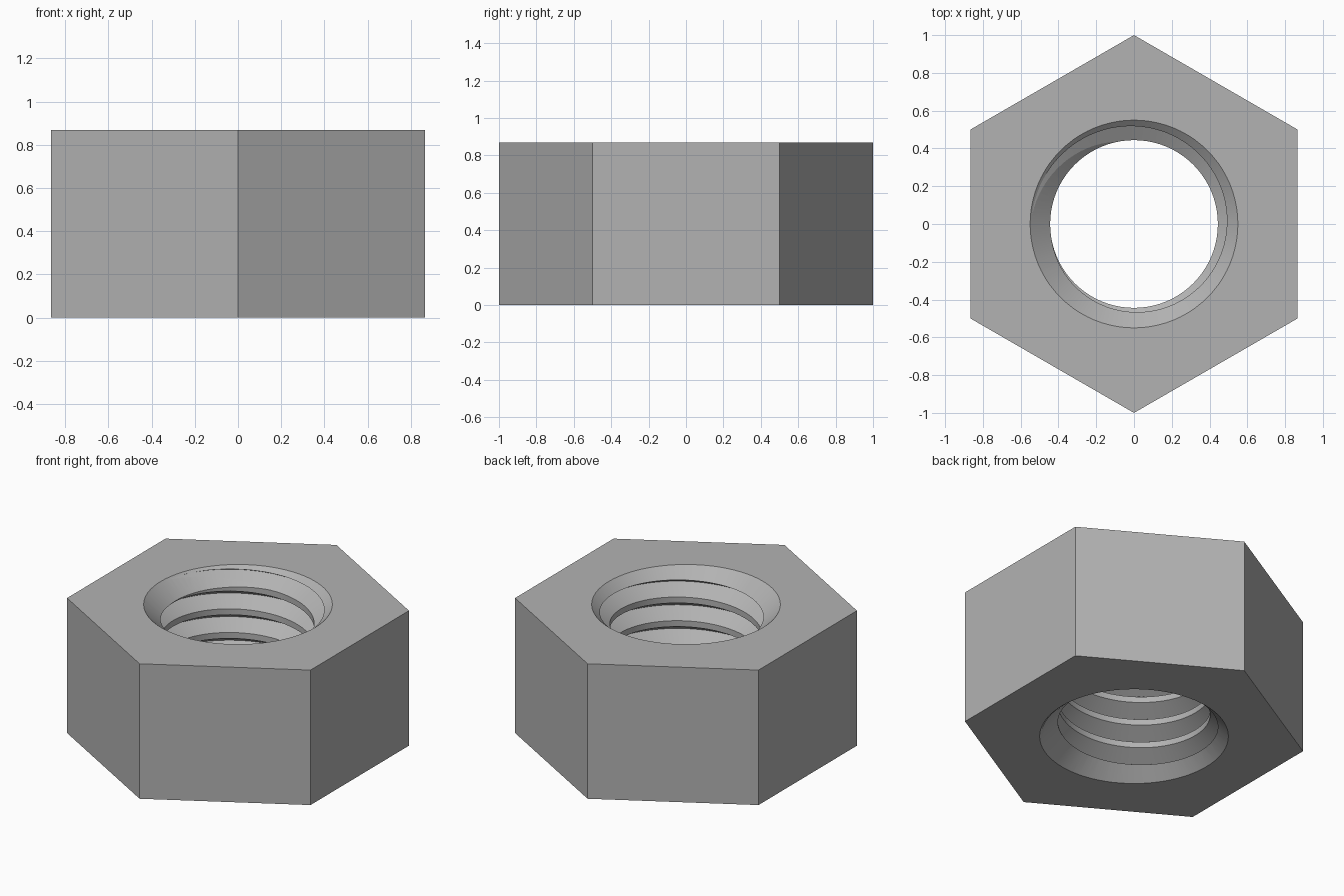
import bpy, bmesh, math

cube = bpy.data.objects.get("Cube")
if cube:
    bpy.data.objects.remove(cube, do_unlink=True)

HEIGHT = 0.868
PITCH = 0.152
CREST_R, ROOT_R, RIM_R = 0.444, 0.542, 0.55
CREST_W = 0.038            # flat width of the thread crest
SLOPE = 0.9                # countersink depth per unit of radius
STEPS, TURNS = 80, 9

steel = bpy.data.materials.new("steel_grey")
steel.use_nodes = True
grey = (0.45, 0.45, 0.45, 1)
steel.diffuse_color = grey
steel.node_tree.nodes["Principled BSDF"].inputs["Base Color"].default_value = grey


def finish(name, bm):
    bmesh.ops.recalc_face_normals(bm, faces=bm.faces)
    mesh = bpy.data.meshes.new(name)
    bm.to_mesh(mesh)
    bm.free()
    mesh.materials.append(steel)
    obj = bpy.data.objects.new(name, mesh)
    bpy.context.collection.objects.link(obj)
    return obj


def frustum(name, sides, r_low, r_high, z_low, z_high, turn=0.0):
    bm = bmesh.new()
    rings = []
    for r, z in ((r_low, z_low), (r_high, z_high)):
        angles = [turn + math.tau * i / sides for i in range(sides)]
        rings.append([bm.verts.new((r * math.cos(a), r * math.sin(a), z)) for a in angles])
    low, high = rings
    bm.faces.new(low)
    bm.faces.new(high)
    for i in range(sides):
        j = (i + 1) % sides
        bm.faces.new((low[i], low[j], high[j], high[i]))
    return finish(name, bm)


def thread_rod(name):
    """Right-handed helical rod with a sharp V ridge, closed at both ends."""
    bm = bmesh.new()
    start = 0.768 - 7 * PITCH
    profile = ((CREST_R, 0), (CREST_R, CREST_W), (ROOT_R, (PITCH + CREST_W) / 2))
    count = STEPS * TURNS
    rows = []
    for i in range(count + 1):
        a = math.tau * i / STEPS - math.pi
        z = start + PITCH * i / STEPS
        rows.append([bm.verts.new((r * math.cos(a), r * math.sin(a), z + dz)) for r, dz in profile])
    # the last turn carries only its lower edge
    for i in range(count - STEPS):
        here, after = rows[i], rows[i + 1]
        left = here + [rows[i + STEPS][0]]
        right = after + [rows[i + 1 + STEPS][0]]
        for k in range(3):
            bm.faces.new((left[k], right[k], right[k + 1], left[k + 1]))
    # end caps as fans around the axis
    last = count - STEPS
    for first in (0, last):
        loop = [rows[first + i][0] for i in range(STEPS + 1)]
        loop += [rows[first][2], rows[first][1]]
        hub = bm.verts.new((0, 0, loop[0].co.z + PITCH / 2))
        for p, q in zip(loop, loop[1:] + loop[:1]):
            bm.faces.new((hub, p, q))
    bmesh.ops.delete(bm, geom=[v for v in bm.verts if not v.link_faces], context="VERTS")
    return finish(name, bm)


# hexagonal body with points toward front and back
nut = frustum("hex_nut", 6, 1, 1, 0, HEIGHT, math.pi / 2)

# threaded bore and the two countersinks
over, under = 0.05, 0.13
cutters = [
    thread_rod("thread_cutter"),
    frustum("top_countersink", STEPS, RIM_R - under, RIM_R + over,
            HEIGHT - under * SLOPE, HEIGHT + over * SLOPE),
    frustum("bottom_countersink", STEPS, RIM_R + over, RIM_R - under,
            -over * SLOPE, under * SLOPE),
]
bpy.context.view_layer.objects.active = nut
for cutter in cutters:
    cut = nut.modifiers.new(cutter.name, "BOOLEAN")
    cut.operation = "DIFFERENCE"
    cut.solver = "EXACT"
    cut.object = cutter
    bpy.ops.object.modifier_apply(modifier=cut.name)
for cutter in cutters:
    bpy.data.objects.remove(cutter, do_unlink=True)

# smooth thread, crisp edges
bpy.ops.object.select_all(action="DESELECT")
nut.select_set(True)
bpy.ops.object.shade_smooth_by_angle(angle=math.radians(11))
